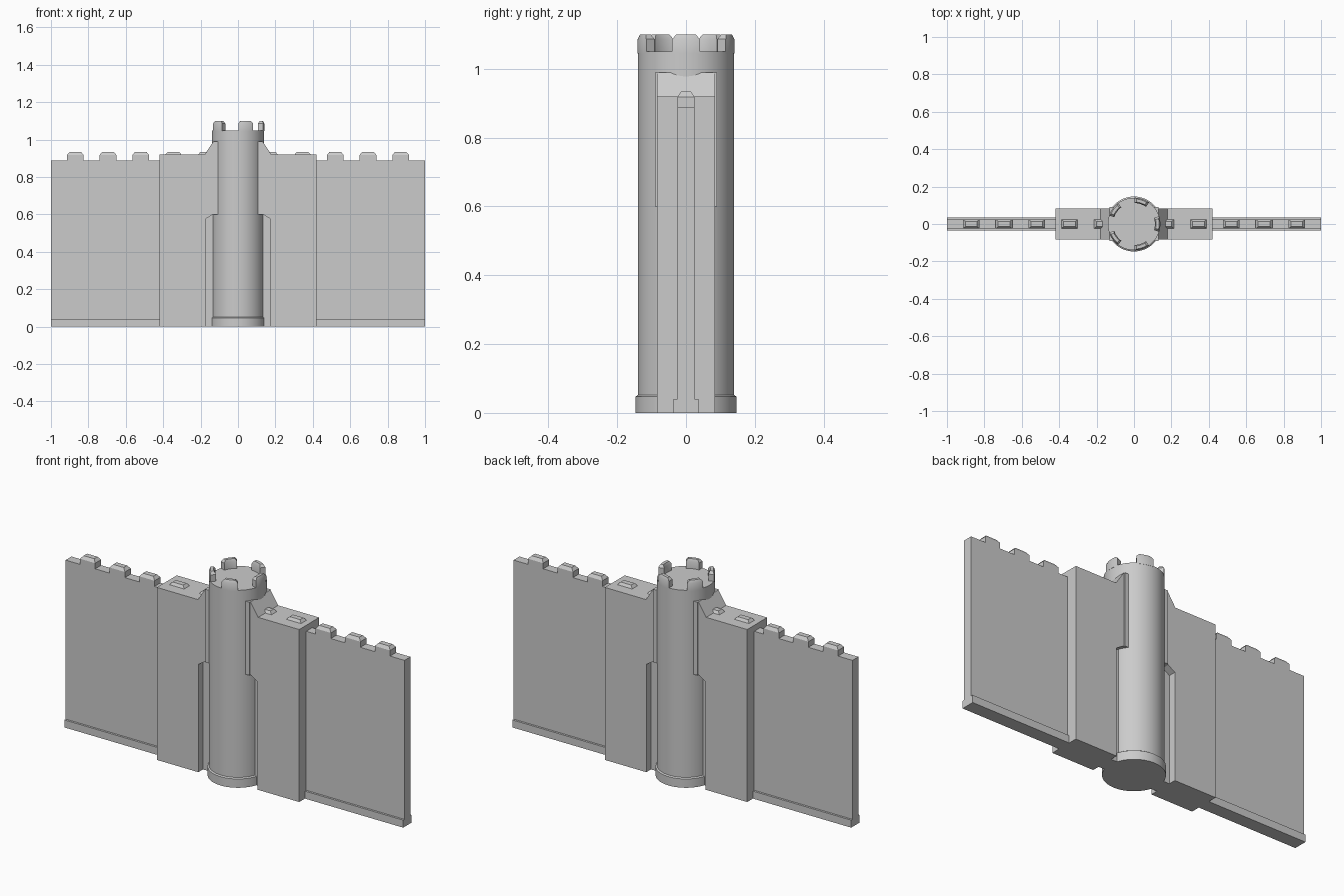
import bpy, bmesh, math

if "Cube" in bpy.data.objects:
    bpy.data.objects.remove(bpy.data.objects["Cube"])


def loft(name, loops, smooth=False):
    """Skin a stack of equal-length point loops and cap both ends."""
    bm = bmesh.new()
    rings = [[bm.verts.new(p) for p in loop] for loop in loops]
    n = len(rings[0])
    for a, b in zip(rings, rings[1:]):
        for i in range(n):
            j = (i + 1) % n
            bm.faces.new((a[i], a[j], b[j], b[i]))
    bm.faces.new(rings[0][::-1])
    bm.faces.new(rings[-1])
    bmesh.ops.recalc_face_normals(bm, faces=bm.faces)
    me = bpy.data.meshes.new(name)
    bm.to_mesh(me)
    bm.free()
    ob = bpy.data.objects.new(name, me)
    bpy.context.collection.objects.link(ob)
    if smooth:
        bpy.ops.object.select_all(action='DESELECT')
        ob.select_set(True)
        bpy.context.view_layer.objects.active = ob
        bpy.ops.object.shade_smooth_by_angle(angle=math.radians(30))
    return ob


def rect(x0, x1, hy, z):
    return [(x0, -hy, z), (x1, -hy, z), (x1, hy, z), (x0, hy, z)]


def box(name, x0, x1, hy, z0, z1):
    return loft(name, [rect(x0, x1, hy, z0), rect(x0, x1, hy, z1)])


def prism(name, profile, hy):
    """Extrude an x-z profile symmetrically along y."""
    return loft(name, [[(x, y, z) for x, z in profile] for y in (-hy, hy)])


def circle(r, z, n=64):
    return [(r * math.cos(2 * math.pi * i / n), r * math.sin(2 * math.pi * i / n), z)
            for i in range(n)]


# round tower with base ring
loft("tower", [circle(r, z) for r, z in
               [(0.147, 0), (0.147, 0.047), (0.14, 0.052), (0.14, 1.05)]], True)


# tower battlements: five chamfered arc blocks
def arc(mid, half, r0, r1, z, n=6):
    angs = [mid - half + 2 * half * i / n for i in range(n + 1)]
    outer = [(r1 * math.cos(a), r1 * math.sin(a), z) for a in angs]
    inner = [(r0 * math.cos(a), r0 * math.sin(a), z) for a in reversed(angs)]
    return outer + inner


for k in range(5):
    mid = math.radians(72 * k)
    h = math.radians(17)
    loft("tower_merlon", [arc(mid, h, 0.112, 0.141, 1.045),
                          arc(mid, h, 0.112, 0.141, 1.086),
                          arc(mid, h - 0.09, 0.118, 0.134, 1.1)], True)

for s in (-1, 1):
    # thin curtain wall and plinth
    box("curtain_wall", s * 0.40, s * 1.0, 0.025, 0, 0.888)
    box("wall_plinth", s * 0.40, s * 1.0, 0.036, 0, 0.04)

    # thick gate block with notch and ramp beside the tower
    profile = [(0.42, 0), (0.42, 0.92), (0.178, 0.92), (0.132, 0.99), (0.05, 0.99),
               (0.05, 0.6), (0.135, 0.6), (0.175, 0.575), (0.175, 0)]
    prism("gate_block", [(s * x, z) for x, z in profile], 0.084)
    # recessed core behind the notch
    box("gate_core", s * 0.05, s * 0.2, 0.045, 0, 0.9)
    # slim pilaster where the block meets the tower
    box("pilaster", s * 0.08, s * 0.13, 0.09, 0.6, 0.99)

    # wall battlements, evenly spaced
    for k in range(5):
        c = s * (0.17 + 0.175 * k)
        loft("wall_merlon", [rect(c - 0.045, c + 0.045, 0.025, 0.88),
                             rect(c - 0.045, c + 0.045, 0.025, 0.918),
                             rect(c - 0.031, c + 0.031, 0.014, 0.934)])
